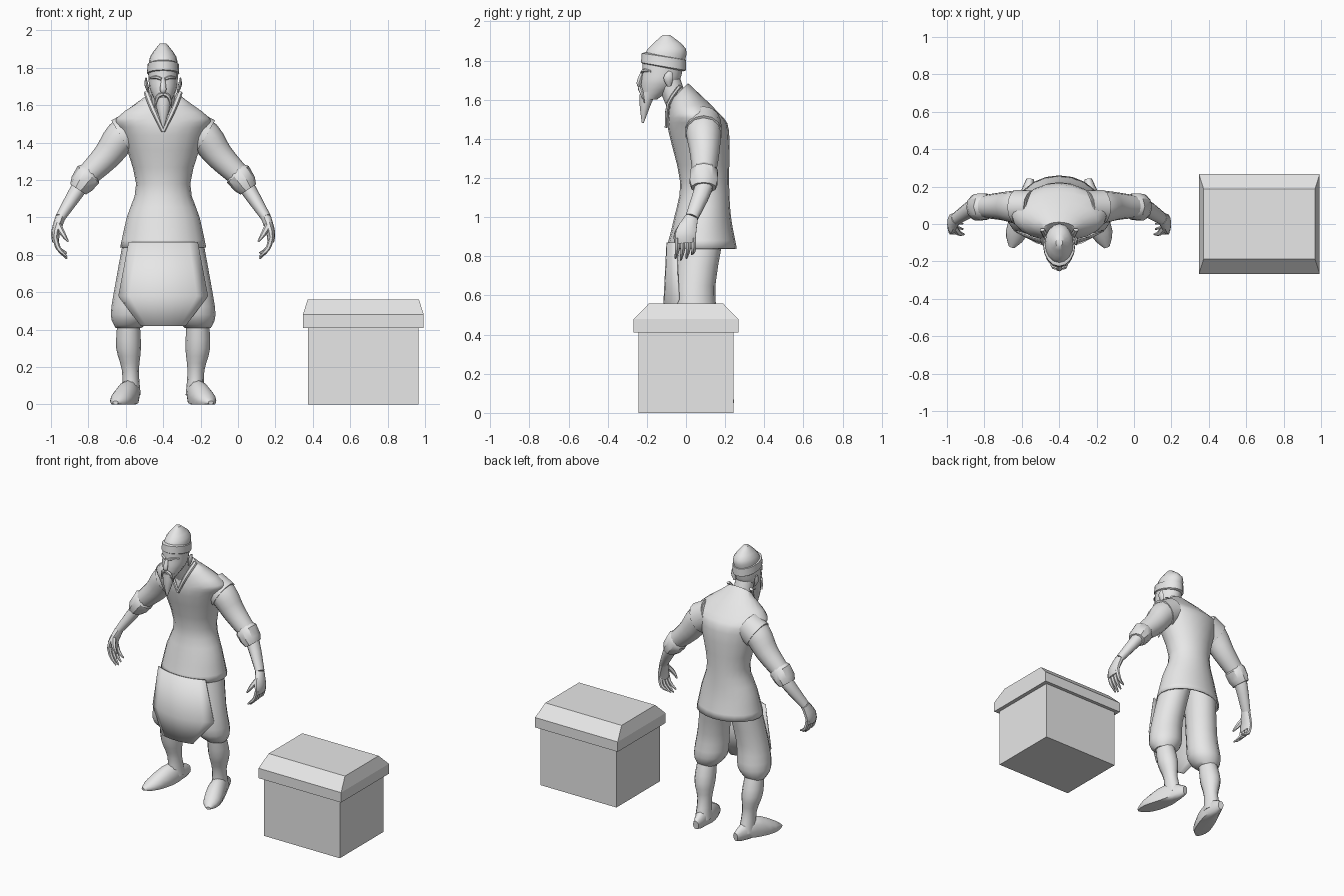
import bpy, bmesh, math
from mathutils import Vector

cube = bpy.data.objects.get("Cube")
if cube:
    bpy.data.objects.remove(cube, do_unlink=True)

tone = .8
grey = bpy.data.materials.new("plain_grey")
grey.use_nodes = True
grey.diffuse_color = (tone, tone, tone, 1)
shader = grey.node_tree.nodes["Principled BSDF"]
shader.inputs["Base Color"].default_value = grey.diffuse_color

FIGURE_X = -.4
BOX_X = .67
DEPTH_AXIS = Vector((0, 1, 0))
UP_AXIS = Vector((0, 0, 1))


def finish(name, bm, location_x=FIGURE_X, mirror=False, thickness=0, sharp_angle=45):
    """Turn a bmesh into a finished object."""
    bmesh.ops.recalc_face_normals(bm, faces=bm.faces)
    mesh = bpy.data.meshes.new(name)
    bm.to_mesh(mesh)
    bm.free()
    mesh.materials.append(grey)
    ob = bpy.data.objects.new(name, mesh)
    ob.location.x = location_x
    bpy.context.collection.objects.link(ob)
    if mirror:
        ob.modifiers.new("mirror", 'MIRROR')
    if thickness:
        ob.modifiers.new("thickness", 'SOLIDIFY').thickness = thickness
    bpy.ops.object.select_all(action='DESELECT')
    ob.select_set(True)
    bpy.context.view_layer.objects.active = ob
    if sharp_angle:
        bpy.ops.object.shade_smooth_by_angle(angle=math.radians(sharp_angle))


def skin(name, rings, bottom=True, closed=True, **options):
    """Skin a list of point rings, capping the ends of closed ones."""
    bm = bmesh.new()
    rows = [[bm.verts.new(point) for point in ring] for ring in rings]
    count = len(rows[0])
    for low, high in zip(rows, rows[1:]):
        for i in range(count if closed else count - 1):
            j = (i + 1) % count
            bm.faces.new((low[i], low[j], high[j], high[i]))
    if closed and bottom:
        bm.faces.new(rows[0])
    if closed:
        bm.faces.new(rows[-1])
    finish(name, bm, **options)


def flow(keys, steps):
    """Pass a smooth curve through tuples of measurements."""
    result = []
    last = len(keys) - 1
    for i in range(last):
        quad = zip(keys[max(i - 1, 0)], keys[i], keys[i + 1], keys[min(i + 2, last)])
        quad = list(quad)
        for step in range(steps):
            t = step / steps
            result.append([b + t / 2 * (c - a + t * (2 * a - 5 * b + 4 * c - d
                           + t * (3 * (b - c) + d - a))) for a, b, c, d in quad])
    return result + [list(keys[-1])]


def oval(z, half, front, back, rise=0, x=0):
    return z, half, front, back, rise, x


def stack(name, *ovals, sides=16, steps=3, **options):
    """Skin level ovals; rise lifts the back of an oval above its front."""
    rings = []
    for z, half, front, back, rise, x in flow(ovals, steps):
        ring = []
        for i in range(sides):
            angle = math.tau * i / sides
            s = math.sin(angle) / 2
            ring.append((x + half * math.cos(angle),
                         (front + back) / 2 + s * (back - front), z + rise * s))
        rings.append(ring)
    skin(name, rings, **options)


def tube(name, path, widths, depths=None, axis=DEPTH_AXIS, sides=10, steps=3, **options):
    """Skin ovals that follow a path and stay above the ground."""
    keys = [(*point, w, d) for point, w, d in zip(path, widths, depths or widths)]
    keys = flow(keys, steps)
    points = [Vector(key[:3]) for key in keys]
    rings = []
    for i, (centre, key) in enumerate(zip(points, keys)):
        ahead = points[min(i + 1, len(points) - 1)] - points[max(i - 1, 0)]
        side = ahead.cross(axis).normalized()
        depth = side.cross(ahead).normalized()
        ring = []
        for k in range(sides):
            angle = math.tau * k / sides
            point = centre + side * key[3] * math.cos(angle) + depth * key[4] * math.sin(angle)
            point.z = max(point.z, 0)
            ring.append(point)
        rings.append(ring)
    skin(name, rings, **options)


# Tunic, open at the hem
stack("tunic",
      oval(z=.84, half=.23, front=-.1, back=.26),
      oval(z=1, half=.195, front=-.06, back=.23),
      oval(z=1.18, half=.145, front=-.03, back=.22),
      oval(z=1.44, half=.22, front=-.09, back=.22),
      oval(z=1.53, half=.25, front=-.09, back=.17),
      oval(z=1.64, half=.09, front=-.08, back=.01, rise=.09),
      sides=20, bottom=False, thickness=.01)

# Long front panel, bowed across, with clipped lower corners
panel = []
for z, half in flow([(.87, .185), (.58, .24), (.42, .12)], steps=1):
    across = [half * k / 4 for k in range(-4, 5)]
    bulge = -.1 - (.87 - z) / 20
    panel.append([(x, bulge + 1.3 * x * x, z) for x in across])
skin("front_panel", panel, closed=False, thickness=.008)

# Collar bands
tube("collar", path=[(.09, -.03, 1.67), (.055, -.09, 1.58), (0, -.1, 1.46)],
     widths=[.015, .015, .01], depths=[.01, .01, .01], sides=6, mirror=True)

# Legs and feet
stack("trousers",
      oval(z=.41, half=.07, front=0, back=.13, x=.185),
      oval(z=.48, half=.11, front=-.06, back=.16, x=.17),
      oval(z=.65, half=.105, front=-.06, back=.15, x=.15),
      oval(z=.95, half=.1, front=-.03, back=.2, x=.1), mirror=True)
stack("calf",
      oval(z=.05, half=.05, front=.06, back=.2, x=.17),
      oval(z=.18, half=.045, front=.06, back=.165, x=.175),
      oval(z=.3, half=.066, front=.02, back=.17, x=.185),
      oval(z=.44, half=.06, front=0, back=.13, x=.185), sides=12, mirror=True)
tube("foot", path=[(.155, .24, .04), (.18, .1, .05), (.23, -.05, .02), (.255, -.125, .01)],
     widths=[.02, .055, .057, .015], depths=[.03, .085, .05, .01],
     axis=UP_AXIS, sides=12, mirror=True)

# Arm joints, measured from the body's middle
chest_side = (.14, .09, 1.48)
armhole = (.225, .09, 1.43)
upper_arm = (.3, .095, 1.33)
elbow = (.41, .093, 1.22)
cuff_end = (.455, .09, 1.15)
wrist = (.55, .03, 1)
palm = (.575, 0, .92)
knuckles = (.575, 0, .87)

# Sleeves with rolled cuffs
tube("shoulder_edge", path=[chest_side, armhole], widths=[.1, .103], depths=[.09, .095],
     sides=14, mirror=True)
tube("sleeve", path=[chest_side, armhole, upper_arm, elbow], widths=[.09, .09, .076, .06],
     sides=12, mirror=True)
tube("cuff", path=[(.385, .093, 1.245), (.4, .093, 1.23), (.435, .09, 1.18), cuff_end],
     widths=[.058, .073, .066, .05], depths=[.06, .073, .075, .065],
     steps=1, mirror=True, sharp_angle=35)

# Forearms, hands, fingers and thumbs
tube("forearm", path=[elbow, cuff_end, wrist], widths=[.04, .042, .027],
     depths=[.045, .047, .034], mirror=True)
tube("hand", path=[wrist, palm, knuckles], widths=[.027, .024, .018],
     depths=[.034, .055, .05], mirror=True)
fingers = {"index": .01, "middle": 0, "ring": .01, "little": .03}
for i, (finger, shorter) in enumerate(fingers.items()):
    y = .028 * (i - 1.6)
    tube(finger + "_finger",
         path=[(.578, y, .895), (.56, y, .835), (.515, y - .01, .78 + shorter)],
         widths=[.014, .013, .005], sides=6, mirror=True)
tube("thumb", path=[(.56, -.02, .955), (.535, -.05, .91), (.508, -.055, .87)],
     widths=[.018, .014, .005], sides=6, mirror=True)

# Neck and head
stack("neck",
      oval(z=1.53, half=.065, front=-.085, back=.03),
      oval(z=1.71, half=.06, front=-.16, back=-.03), sides=12)
stack("head",
      oval(z=1.6, half=.03, front=-.225, back=-.15),
      oval(z=1.68, half=.07, front=-.23, back=-.045),
      oval(z=1.74, half=.078, front=-.224, back=-.02),
      oval(z=1.8, half=.08, front=-.222, back=-.01))

# Cap with a folded band
stack("cap_band",
      oval(z=1.765, half=.079, front=-.222, back=-.012, rise=-.04),
      oval(z=1.77, half=.086, front=-.23, back=0, rise=-.04),
      oval(z=1.82, half=.084, front=-.226, back=0, rise=-.035),
      oval(z=1.825, half=.07, front=-.21, back=-.01, rise=-.035),
      steps=1, sharp_angle=35)
stack("cap_crown",
      oval(z=1.8, half=.076, front=-.215, back=-.01, rise=-.03),
      oval(z=1.86, half=.07, front=-.195, back=0),
      oval(z=1.93, half=.018, front=-.12, back=-.08))

# Face details
tube("nose", path=[(0, -.222, 1.74), (0, -.24, 1.685), (0, -.232, 1.665)],
     widths=[.01, .017, .01], depths=[.01, .013, .008], sides=8)
tube("brow", path=[(.01, -.224, 1.74), (.04, -.212, 1.75), (.066, -.18, 1.745)],
     widths=[.008, .009, .005], sides=6, mirror=True)
tube("ear", path=[(.078, -.085, 1.67), (.09, -.09, 1.71), (.092, -.08, 1.745)],
     widths=[.006, .01, .004], depths=[.01, .025, .01], sides=8, mirror=True)
tube("moustache", path=[(0, -.237, 1.66), (.03, -.23, 1.645), (.046, -.212, 1.585)],
     widths=[.01, .011, .002], sides=6, mirror=True)
stack("beard",
      oval(z=1.48, half=.004, front=-.226, back=-.216),
      oval(z=1.57, half=.032, front=-.238, back=-.18),
      oval(z=1.64, half=.045, front=-.238, back=-.15), sides=10)


# Box with a bevelled lid
def slab(name, *levels):
    corners = [(-1, -1), (1, -1), (1, 1), (-1, 1)]
    rings = [[(sx * half_x, sy * half_y, z) for sx, sy in corners]
             for z, half_x, half_y in levels]
    skin(name, rings, location_x=BOX_X, sharp_angle=0)


rim, shoulder, lid_top = .41, .48, .56
slab("box_body", (0, .296, .243), (rim, .296, .243))
slab("box_lid", (rim, .323, .267), (shoulder, .323, .267), (lid_top, .298, .188))
